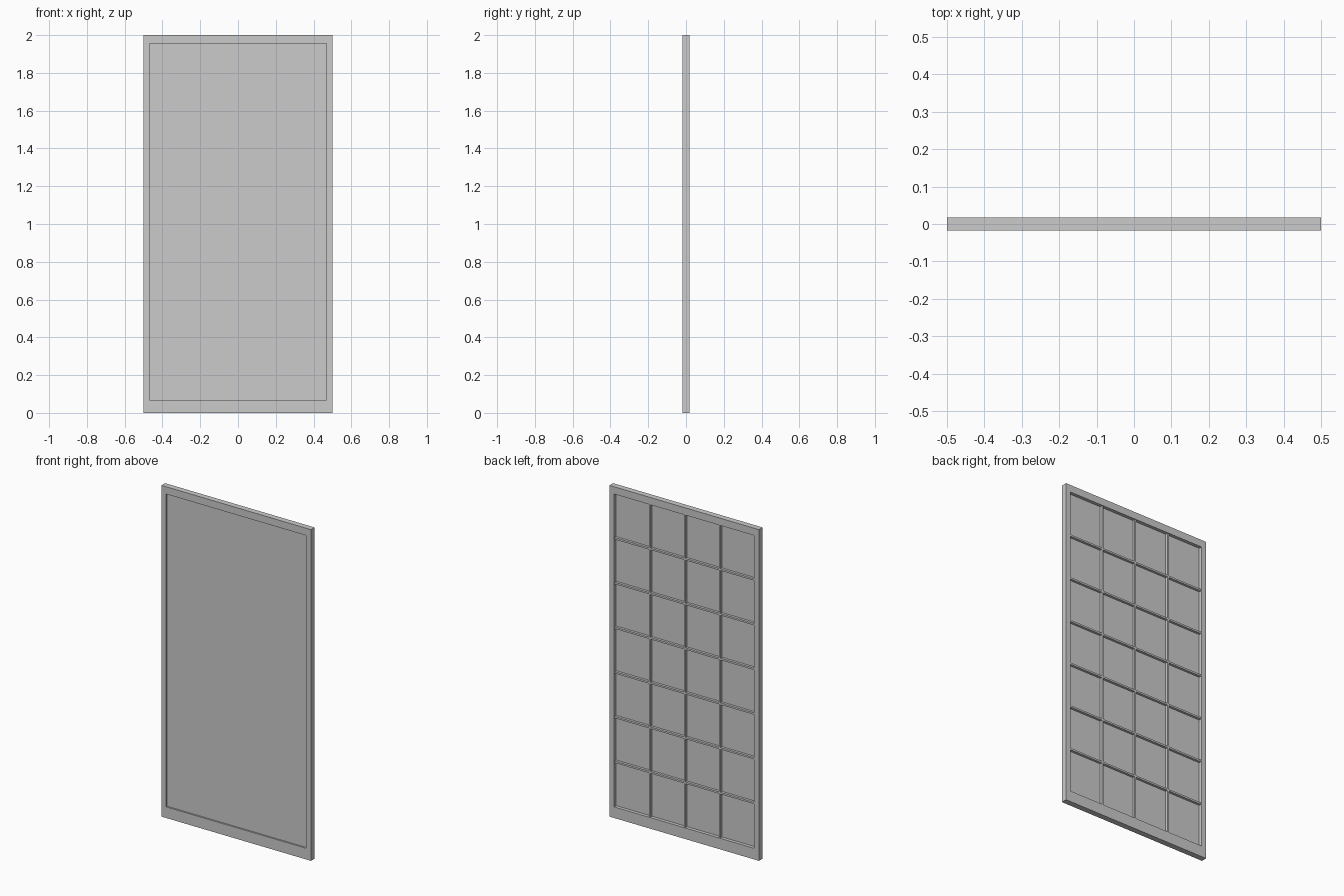
import bpy

if "Cube" in bpy.data.objects:
    bpy.data.objects.remove(bpy.data.objects["Cube"])

# Overall sizes
W, H, T = 1.0, 2.0, 0.035
STILE, TOP_RAIL, BOTTOM_RAIL = 0.032, 0.044, 0.067
BAR = 0.011
COLS, ROWS = 4, 7
X = W / 2 - STILE              # half width of the opening
Z0, Z1 = BOTTOM_RAIL, H - TOP_RAIL
PAPER_FRONT, PAPER_BACK = -0.0075, -0.0025
BAR_BACK = 0.0125


def box(name, x0, x1, y0, y1, z0, z1):
    bpy.ops.mesh.primitive_cube_add(
        size=1, location=((x0 + x1) / 2, (y0 + y1) / 2, (z0 + z1) / 2))
    ob = bpy.context.object
    ob.name = name
    ob.scale = (x1 - x0, y1 - y0, z1 - z0)
    bpy.ops.object.transform_apply(location=False, rotation=False, scale=True)
    return ob


# Outer frame: one clean ring, extruded through its thickness
outer = [(-W / 2, 0), (W / 2, 0), (W / 2, H), (-W / 2, H)]
inner = [(-X, Z0), (X, Z0), (X, Z1), (-X, Z1)]
verts = [(x, y, z) for y in (-T / 2, T / 2) for ring in (outer, inner) for x, z in ring]
faces = []
for i in range(4):
    j = (i + 1) % 4
    faces += [(i, j, 4 + j, 4 + i), (8 + j, 8 + i, 12 + i, 12 + j),
              (j, i, 8 + i, 8 + j), (4 + i, 4 + j, 12 + j, 12 + i)]
mesh = bpy.data.meshes.new("door_frame")
mesh.from_pydata(verts, [], faces)
bpy.context.collection.objects.link(bpy.data.objects.new("door_frame", mesh))

# Paper panel set just behind the front face
box("paper_panel", -X, X, PAPER_FRONT, PAPER_BACK, Z0, Z1)

# Lattice bars on the back of the paper
for i in range(1, COLS):
    x = -X + 2 * X * i / COLS
    box(f"vertical_bar_{i}", x - BAR / 2, x + BAR / 2, PAPER_BACK, BAR_BACK, Z0, Z1)
for i in range(1, ROWS):
    z = Z0 + (Z1 - Z0) * i / ROWS
    box(f"horizontal_bar_{i}", -X, X, PAPER_BACK, BAR_BACK, z - BAR / 2, z + BAR / 2)
